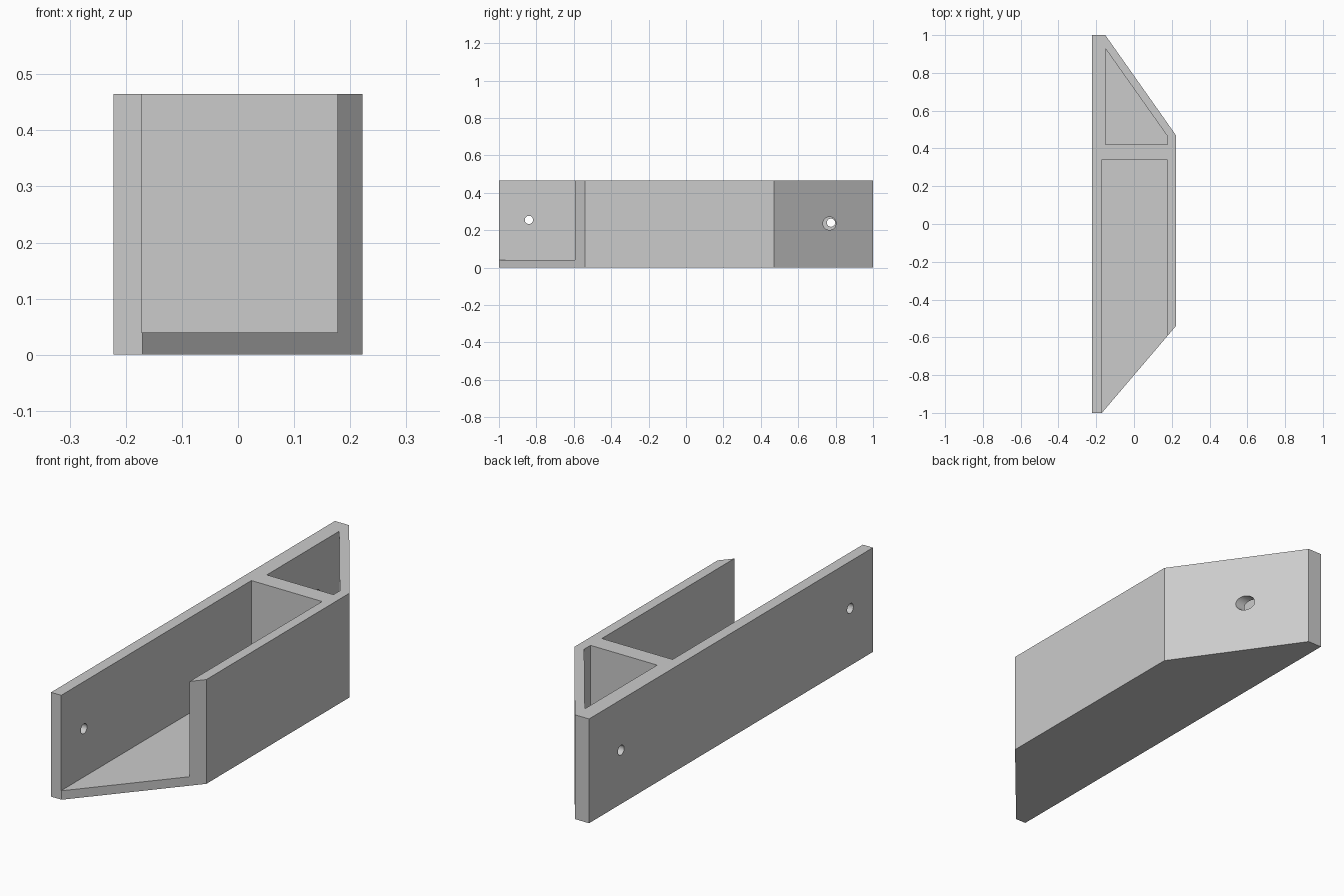
import bpy, bmesh, math
from mathutils import Matrix

cube = bpy.data.objects.get("Cube")
if cube:
    bpy.data.objects.remove(cube, do_unlink=True)

HEIGHT, FLOOR = 0.465, 0.04

grey = bpy.data.materials.new("plain grey")
grey.use_nodes = True
color = (0.6, 0.6, 0.6, 1)
grey.diffuse_color = color
grey.node_tree.nodes["Principled BSDF"].inputs["Base Color"].default_value = color


def add_object(name, bm):
    mesh = bpy.data.meshes.new(name)
    bmesh.ops.recalc_face_normals(bm, faces=bm.faces)
    bm.to_mesh(mesh)
    bm.free()
    mesh.materials.append(grey)
    obj = bpy.data.objects.new(name, mesh)
    bpy.context.collection.objects.link(obj)
    return obj


def prism(name, outline, z0, z1):
    """Extrude a plan outline from z0 up to z1."""
    bm = bmesh.new()
    face = bm.faces.new([bm.verts.new((x, y, z0)) for x, y in outline])
    top = bmesh.ops.extrude_face_region(bm, geom=[face])["geom"]
    verts = [v for v in top if isinstance(v, bmesh.types.BMVert)]
    bmesh.ops.translate(bm, vec=(0, 0, z1 - z0), verts=verts)
    return add_object(name, bm)


def drill(name, x0, x1, y, z, radius):
    """Cylinder along x."""
    bm = bmesh.new()
    place = Matrix.Translation(((x0 + x1) / 2, y, z)) @ Matrix.Rotation(math.pi / 2, 4, "Y")
    bmesh.ops.create_cone(bm, cap_ends=True, segments=32, radius1=radius,
                          radius2=radius, depth=x1 - x0, matrix=place)
    return add_object(name, bm)


# Solid bracket body with angled ends
body = prism("bracket_body", [(-0.222, -1), (-0.17, -1), (0.222, -0.54),
                              (0.222, 0.47), (-0.152, 1), (-0.222, 1)], 0, HEIGHT)

# Pockets and screw holes
cutters = [
    prism("open_tray_cutter", [(-0.172, -1.1), (0.177, -1.1),
                               (0.177, 0.34), (-0.172, 0.34)], FLOOR, 0.6),
    prism("rear_pocket_cutter", [(-0.152, 0.42), (0.177, 0.42),
                                 (0.177, 0.465), (-0.152, 0.93)], FLOOR, 0.6),
    drill("front_screw_cutter", -0.3, -0.1, -0.84, 0.255, 0.022),
    drill("rear_screw_cutter", -0.3, -0.1, 0.775, 0.24, 0.022),
    drill("access_hole_cutter", -0.1, 0.3, 0.767, 0.236, 0.035),
]
for cutter in cutters:
    cutter.hide_render = True
    mod = body.modifiers.new(cutter.name, "BOOLEAN")
    mod.operation = "DIFFERENCE"
    mod.solver = "EXACT"
    mod.object = cutter

# Bake the cuts and remove the helpers
bpy.context.view_layer.update()
evaluated = body.evaluated_get(bpy.context.evaluated_depsgraph_get())
body_mesh = bpy.data.meshes.new_from_object(evaluated)
body.modifiers.clear()
body.data = body_mesh
body_mesh.materials.clear()
body_mesh.materials.append(grey)
for polygon in body_mesh.polygons:
    polygon.material_index = 0
for cutter in cutters:
    bpy.data.objects.remove(cutter, do_unlink=True)

# Smooth hole walls, crisp edges elsewhere
bpy.ops.object.select_all(action="DESELECT")
body.select_set(True)
bpy.context.view_layer.objects.active = body
bpy.ops.object.shade_smooth_by_angle(angle=math.radians(30))
